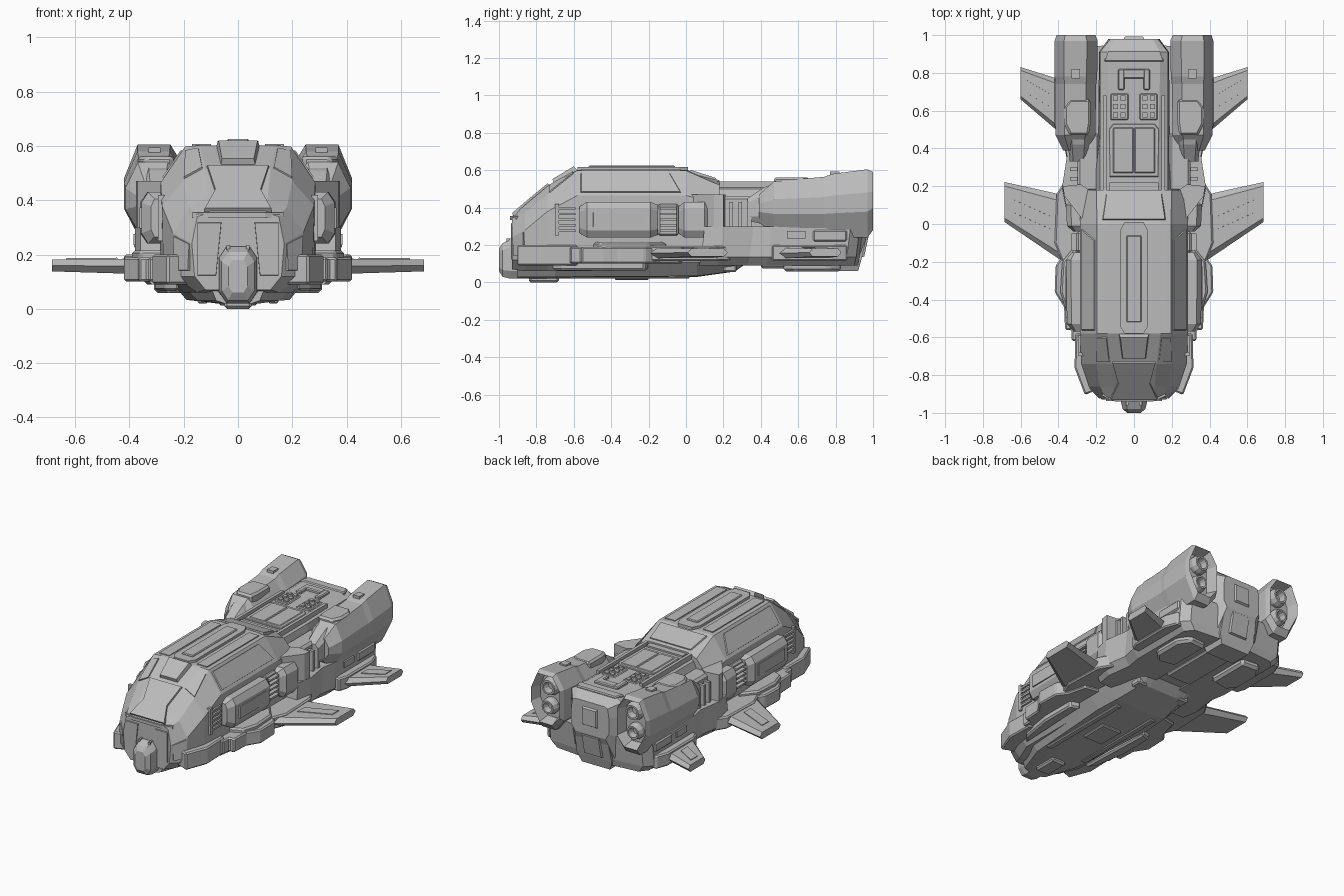
import bpy, bmesh, math
from mathutils import Vector

if "Cube" in bpy.data.objects:
    bpy.data.objects.remove(bpy.data.objects["Cube"])

grey = bpy.data.materials.new("hull_grey")
grey.use_nodes = True
grey.diffuse_color = (0.5, 0.5, 0.5, 1)
grey.node_tree.nodes["Principled BSDF"].inputs["Base Color"].default_value = grey.diffuse_color


def finish(name, bm, mirror=False, bevel=0.0):
    """Turn a bmesh into a flat shaded object, mirrored across x if asked."""
    bmesh.ops.recalc_face_normals(bm, faces=bm.faces)
    mesh = bpy.data.meshes.new(name)
    bm.to_mesh(mesh)
    bm.free()
    mesh.materials.append(grey)
    obj = bpy.data.objects.new(name, mesh)
    bpy.context.collection.objects.link(obj)
    if bevel:
        mod = obj.modifiers.new("Bevel", "BEVEL")
        mod.width, mod.segments = bevel, 1
    if mirror:
        obj.modifiers.new("Mirror", "MIRROR")


def skin(rings):
    """Bridge rings of equal length and cap both ends."""
    bm = bmesh.new()
    loops = [[bm.verts.new(p) for p in ring] for ring in rings]
    count = len(loops[0])
    for a, b in zip(loops, loops[1:]):
        for i in range(count):
            j = (i + 1) % count
            bm.faces.new((a[i], a[j], b[j], b[i]))
    bm.faces.new(loops[0])
    bm.faces.new(loops[-1])
    return bm


def symmetric(y, half):
    """Full cross-section from the left half, listed top to bottom."""
    return [(x, y, z) for x, z in half] + [(-x, y, z) for x, z in reversed(half)]


def hull(name, sections):
    finish(name, skin([symmetric(y, half) for y, half in sections]))


def slab(name, outline, z0, z1, mirror=True, bevel=0.0):
    rings = [[(x, y, z) for x, y in outline] for z in (z0, z1)]
    finish(name, skin(rings), mirror, bevel)


def box(name, xs, ys, zs, mirror=True, bevel=0.0):
    outline = [(xs[0], ys[0]), (xs[1], ys[0]), (xs[1], ys[1]), (xs[0], ys[1])]
    slab(name, outline, zs[0], zs[1], mirror, bevel)


def centred(name, half_width, ys, zs, bevel=0.0):
    box(name, (-half_width, half_width), ys, zs, False, bevel)


def panel(name, corners, height=0.01, mirror=True, shrink=0.04, out=(0, 0, 1)):
    """Armour plate lying on a sloped surface, with chamfered rim."""
    pts = [Vector(c) for c in corners]
    mid = sum(pts, Vector()) / len(pts)
    normal = (pts[1] - pts[0]).cross(pts[2] - pts[1]).normalized()
    if normal.dot(Vector(out)) < 0:
        normal.negate()
    base = [p - normal * 0.01 for p in pts]
    top = [p.lerp(mid, shrink) + normal * height for p in pts]
    finish(name, skin([base, top]), mirror)


def octagon(cx, cz, rx, rz, y, cut=0.4):
    ax, az = rx * (1 - cut), rz * (1 - cut)
    pts = [(ax, rz), (rx, az), (rx, -az), (ax, -rz), (-ax, -rz), (-rx, -az), (-rx, az), (-ax, rz)]
    return [(cx + x, y, cz + z) for x, z in pts]


# Main hull with faceted nose
broad = [(.14, .602), (.195, .598), (.285, .465), (.285, .15), (.2, .06)]
hull("main_hull", [
    (-.93, [(.1, .355), (.15, .34), (.17, .24), (.16, .12), (.12, .07)]),
    (-.86, [(.11, .415), (.18, .375), (.24, .28), (.235, .12), (.15, .06)]),
    (-.74, [(.12, .515), (.2, .47), (.28, .38), (.275, .14), (.2, .06)]),
    (-.58, broad), (0, broad),
    (.18, [(.14, .545), (.2, .52), (.29, .42), (.29, .15), (.2, .09)])])

# Rear fuselage and tail
hull("rear_fuselage", [
    (.14, [(.13, .525), (.18, .5), (.22, .42), (.22, .2), (.15, .1)]),
    (.45, [(.13, .525), (.18, .5), (.19, .42), (.19, .2), (.15, .1)]),
    (.91, [(.14, .535), (.18, .51), (.185, .42), (.185, .28), (.15, .1)]),
    (.98, [(.1, .49), (.125, .48), (.135, .42), (.135, .32), (.11, .28)])])
finish("tail_ramp", skin([
    [(-.1, .78, .06), (.1, .78, .06), (.1, .92, .06), (-.1, .92, .06)],
    [(-.13, .78, .12), (.13, .78, .12), (.125, .937, .12), (-.125, .937, .12)],
    [(-.13, .78, .31), (.13, .78, .31), (.115, .98, .31), (-.115, .98, .31)]]))
panel("ramp_door", [(-.07, .941, .13), (.07, .941, .13), (.07, .973, .28), (-.07, .973, .28)],
      .01, False, .15, (0, 1, 0))
panel("tail_hatch", [(-.06, .98, .33), (.06, .98, .33), (.06, .98, .46), (-.06, .98, .46)],
      .012, False, .2, (0, 1, 0))

# Snout under the nose
finish("snout", skin([octagon(0, .125, .075, .105, -.8), octagon(0, .125, .07, .105, -.94),
                      octagon(0, .12, .06, .09, -.98), octagon(0, .12, .035, .06, -1.0)]))
for x in (-.036, .036):
    box("snout_rib", (x - .006, x + .006), (-.96, -.84), (.04, .236), False)

# Cockpit plates
panel("canopy", [(-.115, -.73, .523), (.115, -.73, .523), (.085, -.84, .432), (.125, -.925, .36),
                 (-.125, -.925, .36), (-.085, -.84, .432)], .012, False, .02)
panel("canopy_crown", [(-.08, -.585, .607), (.08, -.585, .607), (.065, -.71, .532),
                       (-.065, -.71, .532)], .02, False, .1)
slab("brow", [(0, -.94), (.1, -.94), (.17, -.91), (.15, -.85), (0, -.85)], .335, .355)
panel("temple_plate", [(.145, -.6, .592), (.195, -.6, .582), (.2, -.73, .48), (.13, -.73, .518)], .005)
panel("jaw_plate", [(.18, -.92, .14), (.235, -.865, .14), (.235, -.865, .27), (.175, -.92, .24)],
      .006, out=(1, -1, 0))
panel("front_plate", [(.08, -.93, .12), (.15, -.93, .12), (.15, -.93, .32), (.06, -.93, .32)],
      .006, out=(0, -1, 0))

# Spine and roof plates
slab("spine", [(-.05, -.58), (.05, -.58), (.075, -.54), (.075, -.04), (.05, .01),
               (-.05, .01), (-.075, -.04), (-.075, -.54)], .59, .618, False)
centred("spine_panel", .04, (-.52, -.06), (.6, .626), .005)
box("roof_strip", (.1, .17), (-.56, -.03), (.58, .607))
panel("shoulder_plate", [(.205, -.57, .583), (.205, -.08, .583), (.275, -.02, .48), (.275, -.57, .48)],
      .006, out=(1, 0, 1))
panel("roof_ramp", [(-.17, .02, .595), (.17, .02, .595), (.15, .16, .55), (-.15, .16, .55)],
      .008, False)
slab("neck_collar", [(.2, .06), (.27, .02), (.37, .15), (.375, .2), (.28, .21), (.19, .15)], .25, .47)

# Side pods with grilles
for name, ys in (("side_pod", (-.57, -.53, -.19, -.15)), ("rear_pod", (-.04, -.01, .1, .13))):
    finish(name, skin([octagon(.29, .335, .03, .07, ys[0]), octagon(.295, .335, .06, .095, ys[1]),
                       octagon(.295, .335, .065, .095, ys[2]), octagon(.29, .335, .04, .08, ys[3])]),
           True)
panel("pod_plate", [(.357, -.5, .295), (.357, -.22, .295), (.357, -.22, .375), (.357, -.5, .375)],
      .006, out=(1, 0, 0))
box("grille_frame", (.26, .305), (-.15, -.04), (.25, .42), True, .01)
for i in range(5):
    z = .27 + i * .03
    box("grille_slat", (.28, .33), (-.14, -.05), (z, z + .012))
    box("front_intake_slat", (.27, .295), (-.68, -.59), (z, z + .012))
box("intake_post", (.27, .295), (-.7, -.68), (.25, .42))

# Lower skirts around the hull
slab("nose_skirt", [(.15, -.87), (.2, -.88), (.26, -.905), (.315, -.76), (.31, -.58), (.2, -.58)],
     .09, .2, True, .008)
slab("mid_skirt", [(.24, -.62), (.33, -.62), (.33, -.56), (.365, -.56), (.37, -.44), (.42, -.36),
                   (.415, -.22), (.37, -.16), (.34, -.04), (.24, -.02)], .1, .19, True, .008)
slab("sponson", [(.27, -.5), (.36, -.46), (.39, -.36), (.38, -.2), (.3, -.1)], .17, .215, True, .01)
slab("wing_root", [(.24, -.2), (.38, -.2), (.42, -.1), (.41, .16), (.36, .24), (.24, .24)],
     .115, .195, True, .008)

# Rear deck with chamfered underside
deck = [(.1, .1), (.36, .1), (.38, .2), (.355, .36), (.375, .46), (.375, .88), (.33, .93), (.1, .95)]
finish("rear_deck", skin([[(x * .88, y - .03, .09) for x, y in deck],
                          [(x, y - .02, .135) for x, y in deck],
                          [(x, y, .3) for x, y in deck]]), True)
slab("rear_wing_root", [(.3, .46), (.4, .46), (.42, .52), (.42, .78), (.39, .86), (.3, .86)],
     .115, .2, True, .008)
box("deck_plate", (.3, .385), (.54, .64), (.235, .275))
box("deck_step", (.3, .383), (.68, .86), (.22, .28), True, .008)
box("shoulder_mount", (.18, .3), (.17, .48), (.28, .46), True, .015)
for y in (.23, .28, .33):
    box("mount_rib", (.28, .34), (y, y + .02), (.28, .43))


# Wings taper in thickness toward the tip
def wing(name, root, tip):
    rings = []
    for (x, y0, y1), z0, z1 in ((root, .128, .185), (tip, .138, .182)):
        e = (y1 - y0) * .1
        mid = (z0 + z1) / 2
        rings.append([(x, y0, mid), (x, y0 + e, z1), (x, y1 - e, z1), (x, y1, mid),
                      (x, y1 - e, z0), (x, y0 + e, z0)])
    finish(name, skin(rings), True)
    a, b = [Vector((r[1][0], (r[1][1] + r[2][1]) / 2, r[1][2])) for r in rings]
    p, q = a.lerp(b, .25), a.lerp(b, .85)
    w = Vector((0, .035, 0))
    panel(name + "_plate", [p - w, q - w, q + w, p + w], .004)


wing("front_wing", (.36, -.21, .15), (.685, .01, .222))
wing("rear_wing", (.39, .48, .765), (.6, .66, .83))


# Engine nacelles with recessed rear and twin nozzles
def nacelle_ring(y, x0, x1, z0, z1):
    w, h = x1 - x0, z1 - z0
    shape = [(.25, 1), (.78, 1), (1, .66), (1, .38), (.7, 0), (.25, 0), (0, .2), (0, .75)]
    return [(x0 + u * w, y, z0 + v * h) for u, v in shape]


rear = (.192, .42, .24, .605)
bm = skin([nacelle_ring(.39, .24, .375, .32, .47), nacelle_ring(.47, .205, .415, .26, .54),
           nacelle_ring(.74, .2, .415, .245, .565), nacelle_ring(.78, .195, .42, .24, .58),
           nacelle_ring(.97, *rear), nacelle_ring(1.0, .205, .41, .28, .59)])
bmesh.ops.recalc_face_normals(bm, faces=bm.faces)
cap = max(bm.faces, key=lambda f: f.calc_center_median().y)
bmesh.ops.inset_region(bm, faces=[cap], thickness=.022)
bmesh.ops.translate(bm, verts=cap.verts, vec=(0, -.07, 0))
finish("engine_nacelle", bm, True)
slab("nacelle_block", [(.24, .47), (.34, .47), (.37, .53), (.37, .62), (.34, .66), (.23, .66), (.23, .53)],
     .45, .562, True, .012)
box("nacelle_hatch", (.285, .33), (.77, .82), (.5, .594))
finish("nacelle_fairing", skin([octagon(.295, .39, .045, .06, .33), octagon(.295, .41, .055, .1, .42),
                                octagon(.295, .42, .06, .125, .52)]), True)


def circle(cx, cz, radius, y, sides=12):
    turn = 2 * math.pi / sides
    return [(cx + radius * math.cos(i * turn), y, cz + radius * math.sin(i * turn)) for i in range(sides)]


for cx, cz, r in ((.3, .505, .058), (.305, .375, .052)):
    finish("nozzle", skin([circle(cx, cz, r, .92), circle(cx, cz, r, .95),
                           circle(cx, cz, r * .8, .98), circle(cx, cz, r * .6, .98),
                           circle(cx, cz, r * .45, .94)]), True)

# Rear roof details
slab("roof_hatch", [(-.13, .25), (.13, .25), (.135, .5), (.11, .53), (-.11, .53), (-.135, .5)],
     .515, .534, False, .004)
box("hatch_leaf", (.003, .11), (.27, .51), (.52, .538), True, .004)
box("roof_rail", (.145, .165), (.16, .68), (.49, .54))
box("vent_frame", (.03, .125), (.55, .69), (.51, .535), True, .005)
for x in (.045, .085):
    for y in (.565, .61, .655):
        box("vent_slat", (x, x + .026), (y, y + .025), (.52, .543))
box("tail_bracket", (.05, .085), (.71, .82), (.51, .548), True, .006)
centred("tail_block", .06, (.77, .82), (.51, .55), .006)
slab("tail_plate", [(-.16, .86), (.16, .86), (.14, .92), (-.14, .92)], .5, .54, False, .006)
centred("neck_strip", .13, (.18, .22), (.5, .535))

# Belly keel with sloped flanks, rails and pods
hull("belly_keel", [
    (-.9, [(.06, .09), (.1, .08), (.08, .03), (.05, .02)]),
    (-.7, [(.2, .13), (.23, .11), (.15, .03), (.08, .02)]),
    (-.1, [(.23, .13), (.255, .11), (.19, .033), (.1, .027)]),
    (.06, [(.23, .13), (.255, .11), (.18, .035), (.1, .03)]),
    (.26, [(.2, .13), (.22, .11), (.15, .06), (.1, .058)]),
    (.32, [(.2, .13), (.22, .12), (.15, .105), (.1, .1)])])
centred("belly_hatch", .07, (-.38, -.2), (.012, .04), .006)
centred("chin_plate", .05, (-.84, -.68), (0, .05), .01)
box("belly_rail", (.11, .15), (-.62, .02), (.02, .05), True, .006)
slab("belly_sponson", [(.22, -.72), (.27, -.66), (.305, -.45), (.305, -.22), (.24, -.2)],
     .065, .12, True, .01)
slab("rear_belly_pod", [(.14, .54), (.26, .52), (.31, .58), (.31, .76), (.26, .83), (.14, .82)],
     .058, .12, True, .015)
centred("rear_belly_plate", .09, (.4, .78), (.075, .12), .01)
box("belly_vent", (.12, .19), (.2, .27), (.055, .1), True, .008)
